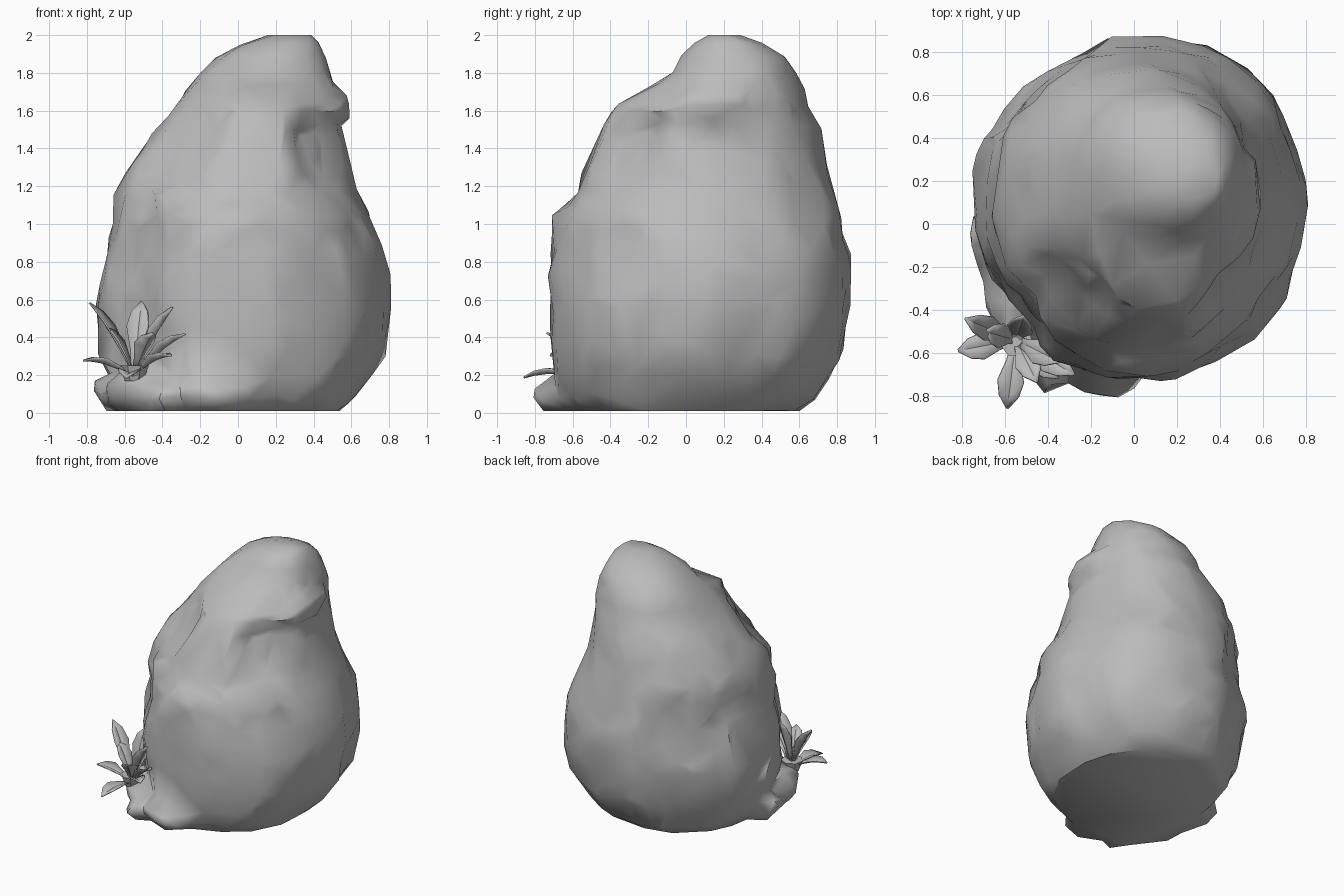
import bpy, bmesh, math
from mathutils import Vector, noise

cube = bpy.data.objects.get("Cube")
if cube:
    bpy.data.objects.remove(cube, do_unlink=True)

# One stone grey for everything
grey = bpy.data.materials.new("stone_grey")
grey.use_nodes = True
tone = (0.5, 0.5, 0.5, 1)
grey.diffuse_color = tone
grey.node_tree.nodes["Principled BSDF"].inputs["Base Color"].default_value = tone


def make_object(name, bm):
    bmesh.ops.recalc_face_normals(bm, faces=bm.faces)
    mesh = bpy.data.meshes.new(name)
    bm.to_mesh(mesh)
    bm.free()
    mesh.materials.append(grey)
    obj = bpy.data.objects.new(name, mesh)
    bpy.context.collection.objects.link(obj)
    return obj


def smooth(obj, degrees):
    bpy.ops.object.select_all(action="DESELECT")
    obj.select_set(True)
    bpy.context.view_layer.objects.active = obj
    bpy.ops.object.shade_smooth_by_angle(angle=math.radians(degrees))


# Boulder outline: height, x min, x max, y min, y max
OUTLINE = [
    (0.01, -.57, .54, -.60, .60), (0.07, -.62, .61, -.64, .69),
    (0.30, -.71, .77, -.65, .82), (0.58, -.76, .82, -.66, .87),
    (0.85, -.69, .76, -.65, .86), (1.05, -.66, .69, -.66, .81),
    (1.15, -.66, .64, -.56, .79), (1.30, -.58, .60, -.51, .74),
    (1.50, -.44, .54, -.41, .70), (1.56, -.38, .54, -.39, .68),
    (1.62, -.32, .54, -.37, .65), (1.70, -.28, .52, -.24, .63),
    (1.80, -.20, .50, -.08, .59), (1.90, -.09, .46, -.02, .50),
    (1.97, .06, .43, .06, .38), (2.00, .16, .39, .12, .28)]

# Slabs and hollows: angle, height, angular reach, vertical reach, amount
BUMPS = [
    (-93, 0.55, 33, 0.60, .06), (-48, 0.50, 18, 0.45, .03),
    (-84, 1.35, 30, 0.33, .03), (-140, 0.75, 16, 0.5, -.05),
    (-33, 0.55, 14, 0.5, -.02), (-130, 1.42, 24, 0.24, -.06),
    (-45, 1.40, 20, 0.22, -.05), (20, 0.55, 16, 0.5, -.03),
    (130, 0.60, 28, 0.65, -.05), (-4, 1.63, 28, 0.10, .05),
    (-172, 0.05, 14, 0.16, .12), (-138, 0.07, 26, 0.17, .15),
    (-106, 0.05, 20, 0.14, .13)]


def outline_at(z):
    for low, high in zip(OUTLINE, OUTLINE[1:]):
        if z <= high[0]:
            f = (z - low[0]) / (high[0] - low[0])
            return [a + (b - a) * f for a, b in zip(low[1:], high[1:])]
    return OUTLINE[-1][1:]


def boulder_point(angle, z):
    x0, x1, y0, y1 = outline_at(z)
    c, s = math.cos(angle), math.sin(angle)
    r = (abs(c) ** 2.2 + abs(s) ** 2.2) ** (-1 / 2.2)
    p = Vector(((x0 + x1) / 2 + r * c * (x1 - x0) / 2,
                (y0 + y1) / 2 + r * s * (y1 - y0) / 2, z))
    push = 0
    for a, h, reach, tall, amount in BUMPS:
        turn = (math.degrees(angle) - a + 180) % 360 - 180
        d = (turn / reach) ** 2 + ((z - h) / tall) ** 2
        if d < 1:
            push += amount * (1 - d ** 3)
    fade = min(1, z * 5, (2.02 - z) * 4)
    push += fade * (0.015 * noise.noise(p * 3.2) + 0.025 * noise.noise(p * 6))
    return p + Vector((c, s, 0)) * push


# Boulder: stacked rings, reduced to irregular facets
SIDES, LEVELS = 64, 50
bm = bmesh.new()
rings = []
for i in range(LEVELS + 1):
    z = 0.01 + 1.99 * i / LEVELS
    rings.append([bm.verts.new(boulder_point(math.tau * k / SIDES, z))
                  for k in range(SIDES)])
for low, high in zip(rings, rings[1:]):
    for k in range(SIDES):
        n = (k + 1) % SIDES
        bm.faces.new((low[k], low[n], high[n], high[k]))
bm.faces.new(rings[0])
bm.faces.new(rings[-1])
boulder = make_object("boulder", bm)
facets = boulder.modifiers.new("facets", "DECIMATE")
facets.ratio = 0.16
smooth(boulder, 32)

# Plant crown at the foot of the boulder
ROOT = Vector((-.55, -.54, .19))
bm = bmesh.new()
bmesh.ops.create_cone(bm, cap_ends=True, segments=7, radius1=.05,
                      radius2=.08, depth=.08)
bmesh.ops.translate(bm, verts=bm.verts, vec=ROOT + Vector((0, 0, .02)))
smooth(make_object("plant_crown", bm), 30)

# Leaves: folded blades arching from the crown to each tip
TIPS = [(-.79, -.44, .58), (-.82, -.59, .28), (-.59, -.86, .19),
        (-.35, -.72, .30), (-.28, -.70, .42), (-.35, -.64, .56),
        (-.51, -.43, .59), (-.70, -.50, .45), (-.45, -.74, .42)]


def leaf(name, tip):
    tip = Vector(tip)
    span = tip - ROOT
    bend = ROOT + span * 0.5 + Vector((0, 0, .05))
    side = span.cross(Vector((0, 0, 1))).normalized()
    lift = side.cross(span).normalized()
    bm = bmesh.new()
    rows = []
    for f, width in ((0, .015), (.3, .03), (.6, .06), (.82, .045), (1, .004)):
        p = ROOT * (1 - f) ** 2 + bend * 2 * f * (1 - f) + tip * f * f
        rows.append([bm.verts.new(p + side * width * k + lift * width * .4 * abs(k))
                     for k in (-1, 0, 1)])
    for a, b in zip(rows, rows[1:]):
        for k in range(2):
            bm.faces.new((a[k], a[k + 1], b[k + 1], b[k]))
    obj = make_object(name, bm)
    obj.modifiers.new("thickness", "SOLIDIFY").thickness = .008
    smooth(obj, 30)


for number, tip in enumerate(TIPS, 1):
    leaf(f"leaf_{number}", tip)
